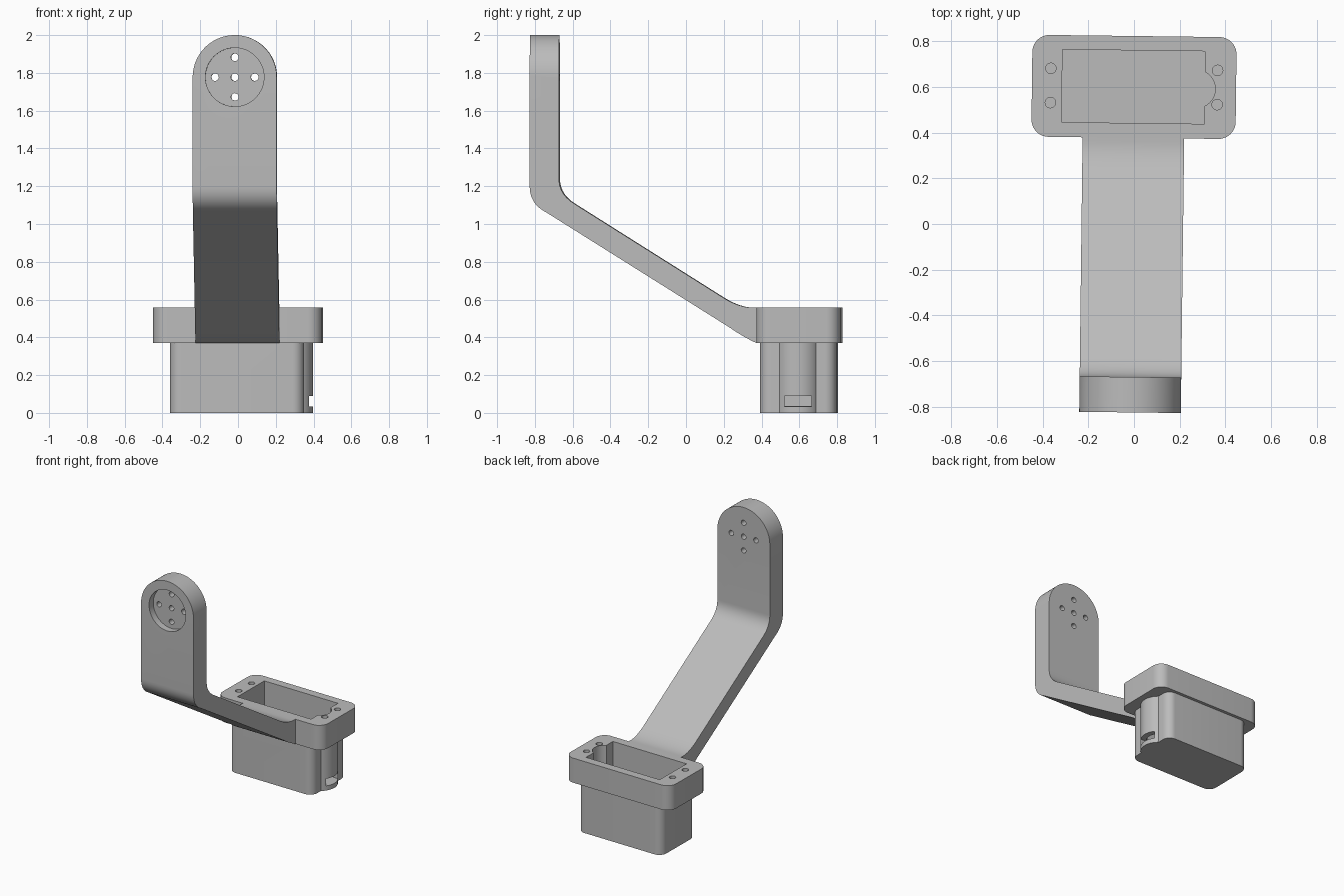
import bpy, bmesh
from math import sin, cos, pi, radians, asin
from mathutils import Matrix, Vector

if "Cube" in bpy.data.objects:
    bpy.data.objects.remove(bpy.data.objects["Cube"])

grey = bpy.data.materials.new("plain_grey")
grey.diffuse_color = (0.5, 0.5, 0.5, 1)
grey.use_nodes = True
grey.node_tree.nodes["Principled BSDF"].inputs["Base Color"].default_value = grey.diffuse_color

# whole bracket is turned slightly about the holder centre
TURN = Matrix.Translation((0, 0.6, 0)) @ Matrix.Rotation(radians(-0.7), 4, 'Z') @ Matrix.Translation((0, -0.6, 0))


def prism(name, pts, lo, hi, axis):
    """Extrude a 2D outline between lo and hi along the given axis."""
    place = {'x': lambda p, d: (d, p[0], p[1]),
             'y': lambda p, d: (p[0], d, p[1]),
             'z': lambda p, d: (p[0], p[1], d)}[axis]
    bm = bmesh.new()
    a = [bm.verts.new(place(p, lo)) for p in pts]
    b = [bm.verts.new(place(p, hi)) for p in pts]
    n = len(pts)
    bm.faces.new(a)
    bm.faces.new(b[::-1])
    for i in range(n):
        bm.faces.new((a[i], b[i], b[(i + 1) % n], a[(i + 1) % n]))
    bmesh.ops.recalc_face_normals(bm, faces=bm.faces)
    bm.transform(TURN)
    me = bpy.data.meshes.new(name)
    bm.to_mesh(me)
    bm.free()
    me.materials.append(grey)
    ob = bpy.data.objects.new(name, me)
    bpy.context.collection.objects.link(ob)
    return ob


def arc(cx, cy, r, a0, a1, n):
    return [(cx + r * cos(a0 + (a1 - a0) * i / n), cy + r * sin(a0 + (a1 - a0) * i / n)) for i in range(n + 1)]


def circle(cx, cy, r, n=32):
    return arc(cx, cy, r, 0, 2 * pi, n)[:-1]


def rounded(x0, x1, y0, y1, r, n=10):
    pts = []
    for k, (cx, cy) in enumerate([(x1 - r, y1 - r), (x0 + r, y1 - r), (x0 + r, y0 + r), (x1 - r, y0 + r)]):
        pts += arc(cx, cy, r, k * pi / 2, (k + 1) * pi / 2, n)
    return pts


def bend(p0, corner, p1, n=10):
    """Smooth curve from p0 to p1 pulled toward the corner."""
    p0, c, p1 = Vector(p0), Vector(corner), Vector(p1)
    return [tuple(p0 * (1 - t)**2 + c * 2 * t * (1 - t) + p1 * t * t) for t in [i / n for i in range(n + 1)]]


def boolean(target, other, op):
    m = target.modifiers.new(op, 'BOOLEAN')
    m.operation, m.solver, m.object = op, 'EXACT', other
    bpy.context.view_layer.objects.active = target
    bpy.ops.object.modifier_apply(modifier=m.name)
    bpy.data.objects.remove(other)


# bent arm, side profile (y, z)
profile = [(-0.825, 2.0)]
profile += bend((-0.825, 1.20), (-0.825, 1.105), (-0.735, 1.06))
profile += bend((0.24, 0.448), (0.30, 0.405), (0.375, 0.37), 6)
profile += [(0.41, 0.37), (0.41, 0.557)]
profile += bend((0.36, 0.557), (0.285, 0.557), (0.20, 0.61))
profile += bend((-0.59, 1.108), (-0.67, 1.158), (-0.67, 1.24))
profile += [(-0.67, 2.0)]
bracket = prism("servo_bracket", profile, -0.2225, 0.2225, 'x')

# round the arm top
TOP = 1.7775
outline = [(-0.2225, 0), (0.2225, 0)] + arc(0, TOP, 0.2225, 0, pi, 48)
wide = [(-0.3, TOP), (-0.2225, TOP)] + arc(0, TOP, 0.2225, pi, 0, 48)[1:-1] + [(0.2225, TOP), (0.3, TOP), (0.3, 2.1), (-0.3, 2.1)]
boolean(bracket, prism("top_cutter", wide, -1, -0.5, 'y'), 'DIFFERENCE')

# round horn recess and its five through holes
boolean(bracket, prism("recess_cutter", circle(0, TOP, 0.155, 64), -1, -0.775, 'y'), 'DIFFERENCE')
for dx, dz in [(0, 0), (0.105, 0), (-0.105, 0), (0, 0.105), (0, -0.105)]:
    boolean(bracket, prism("horn_hole", circle(dx, TOP + dz, 0.02, 20), -1, -0.5, 'y'), 'DIFFERENCE')

# flange and cup
boolean(bracket, prism("flange", rounded(-0.447, 0.447, 0.377, 0.823, 0.075), 0.37, 0.557, 'z'), 'UNION')
boolean(bracket, prism("cup", rounded(-0.358, 0.352, 0.395, 0.80, 0.06), 0, 0.45, 'z'), 'UNION')

# wire channel bulge on the cup side
boolean(bracket, prism("bulge", circle(0.273, 0.595, 0.125, 64), 0, 0.45, 'z'), 'UNION')

# pocket with a matching rounded channel
h = asin(0.075 / 0.084)
pocket = [(-0.315, 0.76), (-0.315, 0.442), (0.31, 0.442)]
pocket += arc(0.272, 0.595, 0.084, -h, h, 24) + [(0.31, 0.76)]
boolean(bracket, prism("pocket_cutter", pocket, 0.037, 0.7, 'z'), 'DIFFERENCE')

# cable slot through the bulge
slot = [(0.525, 0.035), (0.67, 0.035), (0.67, 0.09), (0.525, 0.09)]
boolean(bracket, prism("slot_cutter", slot, 0.29, 0.6, 'x'), 'DIFFERENCE')

# blind screw holes in the flange
for x in (-0.365, 0.365):
    for y in (0.527, 0.677):
        boolean(bracket, prism("screw_hole", circle(x, y, 0.023, 20), 0.39, 0.7, 'z'), 'DIFFERENCE')

bpy.ops.object.select_all(action='DESELECT')
bracket.select_set(True)
bpy.context.view_layer.objects.active = bracket
bpy.ops.object.shade_smooth_by_angle(angle=radians(30))
